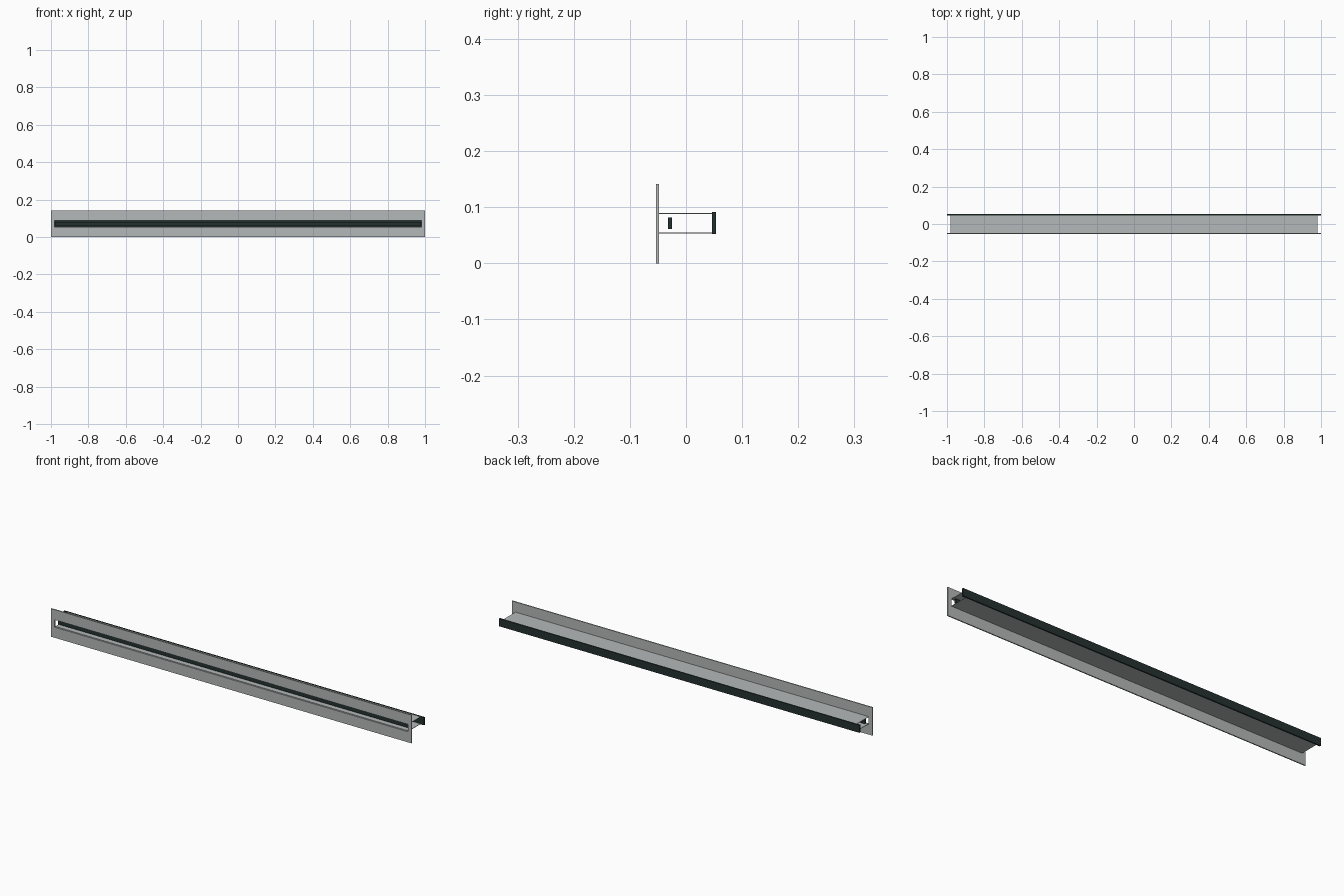
import bpy

if "Cube" in bpy.data.objects:
    bpy.data.objects.remove(bpy.data.objects["Cube"])


def material(name, rgb):
    m = bpy.data.materials.new(name)
    m.diffuse_color = (*rgb, 1)
    m.use_nodes = True
    m.node_tree.nodes["Principled BSDF"].inputs["Base Color"].default_value = m.diffuse_color
    return m


GREY = material("satin_grey", (0.46, 0.48, 0.48))
DARK = material("dark_green_black", (0.018, 0.03, 0.03))


def box(name, lo, hi, mat):
    (x0, y0, z0), (x1, y1, z1) = lo, hi
    v = [(x, y, z) for x in (x0, x1) for y in (y0, y1) for z in (z0, z1)]
    f = [(0, 1, 3, 2), (4, 6, 7, 5), (0, 4, 5, 1), (2, 3, 7, 6), (0, 2, 6, 4), (1, 5, 7, 3)]
    me = bpy.data.meshes.new(name)
    me.from_pydata(v, [], f)
    me.materials.append(mat)
    ob = bpy.data.objects.new(name, me)
    bpy.context.collection.objects.link(ob)
    return ob


# front flange: one frame made of nested outer and slot rectangles
Y0, Y1 = -0.0535, -0.048
SX, S0, S1 = 0.98, 0.053, 0.090
outer = [(-1, 0), (1, 0), (1, 0.141), (-1, 0.141)]
inner = [(-SX, S0), (SX, S0), (SX, S1), (-SX, S1)]
verts = [(x, y, z) for y in (Y0, Y1) for ring in (outer, inner) for x, z in ring]
faces = []
for i in range(4):
    j = (i + 1) % 4
    faces += [(i, j, 4 + j, 4 + i),                  # front
              (8 + j, 8 + i, 12 + i, 12 + j),        # back
              (j, i, 8 + i, 8 + j),                  # outer edge
              (4 + i, 4 + j, 12 + j, 12 + i)]        # slot edge
mesh = bpy.data.meshes.new("front_flange")
mesh.from_pydata(verts, [], faces)
mesh.materials.append(GREY)
bpy.context.collection.objects.link(bpy.data.objects.new("front_flange", mesh))

# channel walls running back from the slot
for name, z in (("channel_floor", S0), ("channel_roof", S1 - 0.002)):
    box(name, (-SX, Y1, z), (SX, 0.047, z + 0.002), GREY)

# dark strips: rear closing bar and the smaller bar inside the slot
box("rear_bar", (-1, 0.046, 0.0525), (1, 0.0535, 0.091), DARK)
box("inner_bar", (-0.975, -0.0325, 0.061), (0.975, -0.025, 0.082), DARK)
